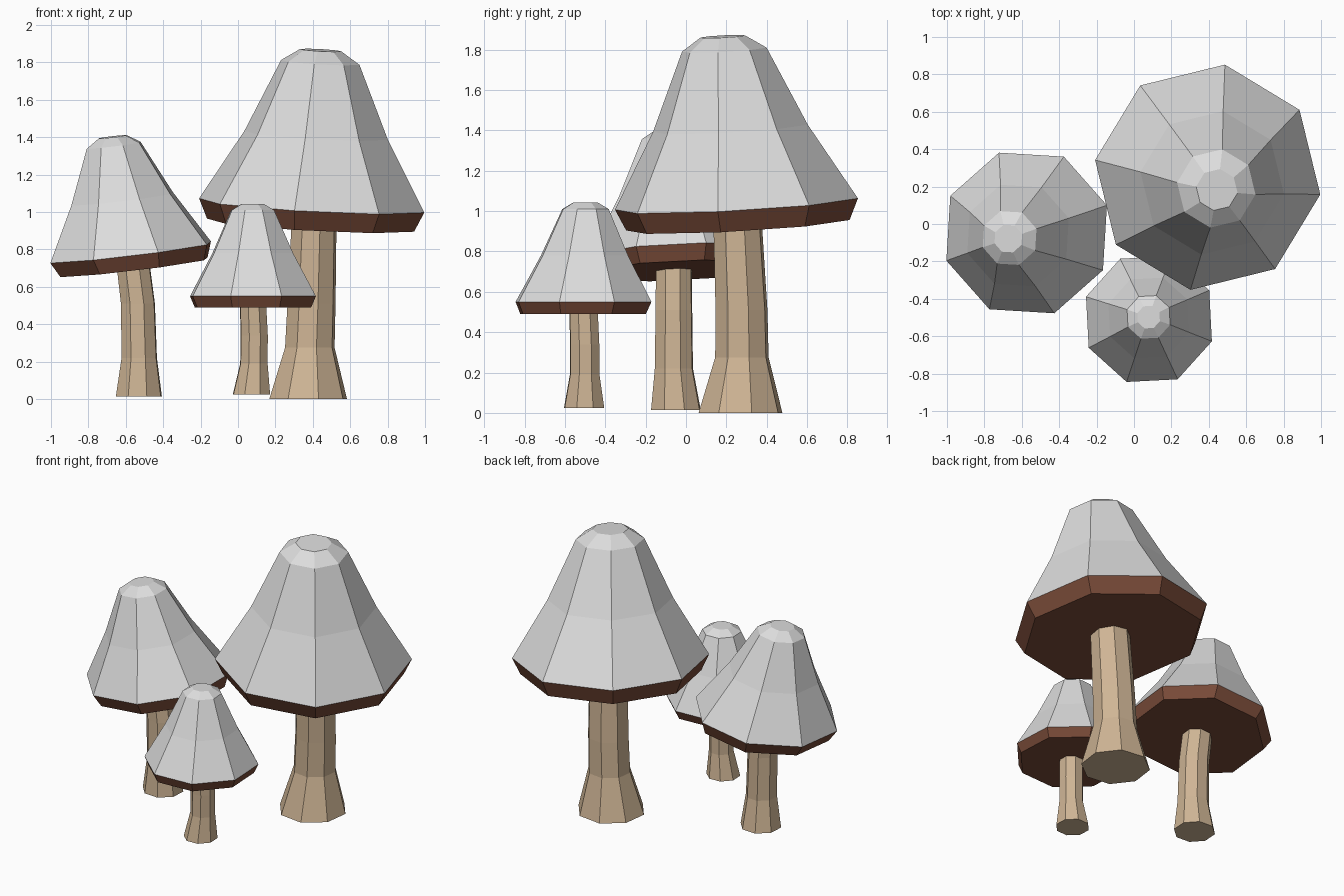
import bpy, bmesh, math

if "Cube" in bpy.data.objects:
    bpy.data.objects.remove(bpy.data.objects["Cube"])


def material(name, rgb):
    m = bpy.data.materials.new(name)
    m.diffuse_color = (*rgb, 1)
    m.use_nodes = True
    m.node_tree.nodes["Principled BSDF"].inputs["Base Color"].default_value = m.diffuse_color
    return m


CAP = material("pale grey", (0.72, 0.72, 0.72))
RIM = material("dark brown", (0.19, 0.07, 0.04))
STEM = material("tan", (0.62, 0.46, 0.30))


def loft(name, rings, phase, slope, mats, brown_bands=0):
    """Closed eight-sided loft through rings (x, y, z, radius), each tilted by slope.
    The bottom face and the first brown_bands bands take the second material."""
    bm = bmesh.new()
    loops = []
    for cx, cy, cz, r in rings:
        loop = []
        for i in range(8):
            a = math.radians(phase + 45 * i)
            dx, dy = r * math.cos(a), r * math.sin(a)
            loop.append(bm.verts.new((cx + dx, cy + dy, cz + slope[0] * dx + slope[1] * dy)))
        loops.append(loop)
    bottom = bm.faces.new(loops[0][::-1])
    bm.faces.new(loops[-1])
    brown = [bottom] if brown_bands else []
    for k, (lo, hi) in enumerate(zip(loops, loops[1:])):
        for i in range(8):
            j = (i + 1) % 8
            f = bm.faces.new((lo[i], lo[j], hi[j], hi[i]))
            if k < brown_bands:
                brown.append(f)
    for f in brown:
        f.material_index = 1
    bmesh.ops.recalc_face_normals(bm, faces=bm.faces)
    me = bpy.data.meshes.new(name)
    bm.to_mesh(me)
    bm.free()
    for m in mats:
        me.materials.append(m)
    ob = bpy.data.objects.new(name, me)
    bpy.context.collection.objects.link(ob)
    return ob


def mushroom(name, cap, stem, phase, stem_phase, slope):
    # cap: underside, rim, waist, shoulder, top; stem: foot up to the underside
    loft(name + "_cap", cap, phase, slope, (CAP, RIM), brown_bands=1)
    loft(name + "_stem", stem, stem_phase, (0, 0), (STEM,))


# Large mushroom, back right
mushroom("large_mushroom",
         [(0.388, 0.257, 0.93, 0.56), (0.394, 0.25, 1.035, 0.609), (0.418, 0.22, 1.41, 0.388),
          (0.44, 0.19, 1.80, 0.212), (0.443, 0.183, 1.865, 0.112)],
         [(0.375, 0.27, 0.0, 0.215), (0.384, 0.277, 0.275, 0.137),
          (0.393, 0.275, 0.51, 0.133), (0.407, 0.255, 0.96, 0.124)],
         -8.7, 15, (-0.055, 0.055))

# Medium mushroom, left
mushroom("medium_mushroom",
         [(-0.556, -0.045, 0.705, 0.416), (-0.574, -0.048, 0.785, 0.454), (-0.62, -0.062, 1.07, 0.287),
          (-0.665, -0.075, 1.357, 0.152), (-0.672, -0.078, 1.402, 0.078)],
         [(-0.53, -0.05, 0.015, 0.13), (-0.528, -0.06, 0.22, 0.1),
          (-0.535, -0.06, 0.51, 0.096), (-0.562, -0.06, 0.73, 0.094)],
         19, 19, (0.12, 0.045))

# Small mushroom, front
mushroom("small_mushroom",
         [(0.08, -0.51, 0.49, 0.33), (0.08, -0.508, 0.55, 0.357), (0.079, -0.503, 0.78, 0.229),
          (0.078, -0.498, 1.01, 0.122), (0.078, -0.498, 1.043, 0.064)],
         [(0.072, -0.505, 0.025, 0.106), (0.085, -0.502, 0.19, 0.078),
          (0.087, -0.502, 0.34, 0.077), (0.08, -0.508, 0.51, 0.075)],
         25.5, 25, (0, 0))
